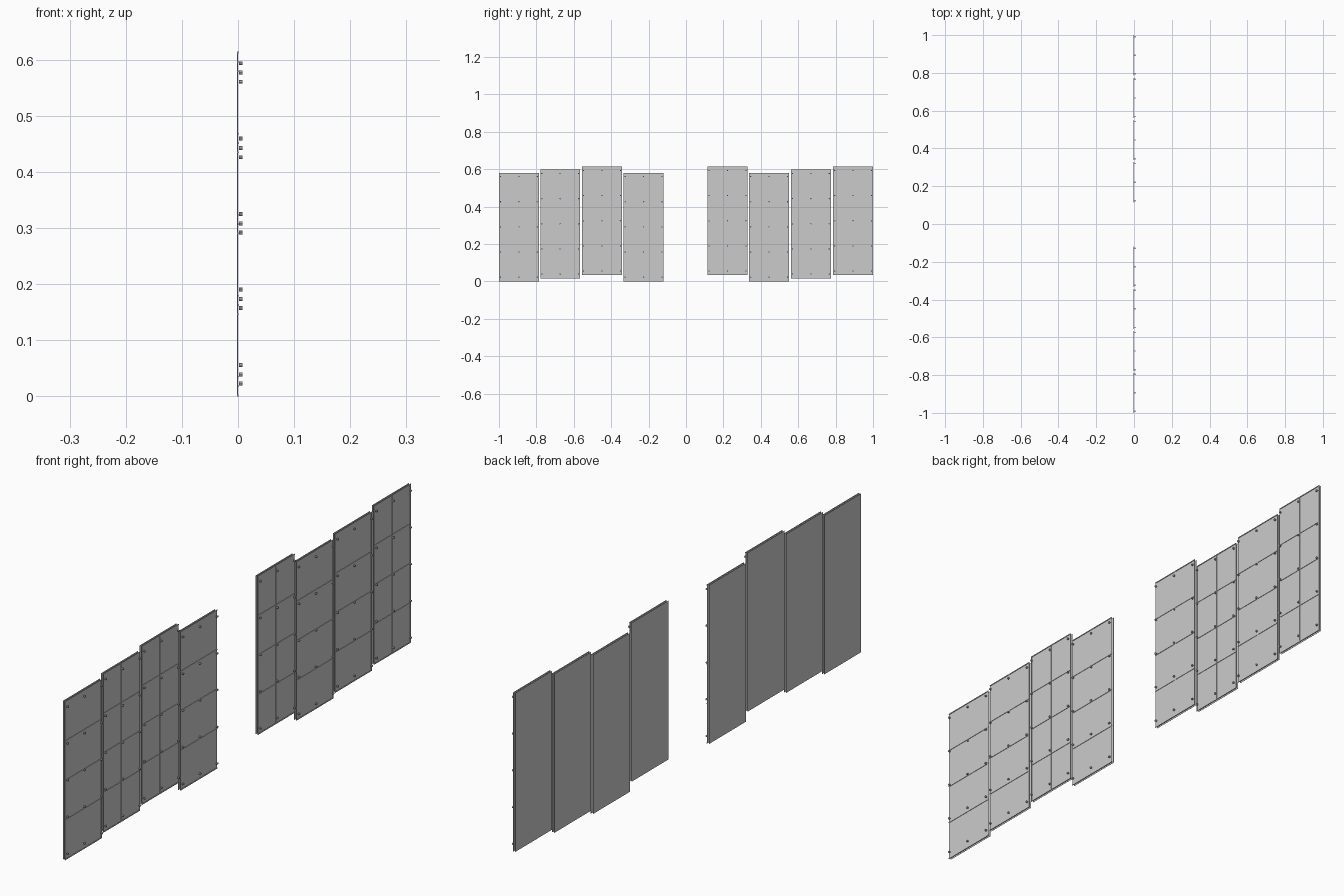
import bpy, bmesh
from math import pi
from mathutils import Matrix, Vector

if "Cube" in bpy.data.objects:
    bpy.data.objects.remove(bpy.data.objects["Cube"])

# panel layout: (left y, bottom z)
PANELS = [(-1.0, 0.0), (-0.779, 0.0165), (-0.556, 0.033), (-0.333, 0.0),
          (0.115, 0.033), (0.338, 0.0), (0.561, 0.0165), (0.787, 0.033)]
W, H = 0.213, 0.581
COLS, ROWS, BAR = 2, 4, 0.003


def add_box(bm, lo, hi):
    lo, hi = Vector(lo), Vector(hi)
    m = Matrix.Translation((lo + hi) / 2) @ Matrix.Diagonal((*(hi - lo), 1))
    bmesh.ops.create_cube(bm, size=1, matrix=m)


def add_rod(bm, x0, x1, y, z, r, sides=8):
    m = Matrix.Translation(((x0 + x1) / 2, y, z)) @ Matrix.Rotation(pi / 2, 4, 'Y')
    bmesh.ops.create_cone(bm, cap_ends=True, segments=sides, radius1=r,
                          radius2=r, depth=x1 - x0, matrix=m)


def finish(bm, name):
    me = bpy.data.meshes.new(name)
    bm.to_mesh(me)
    bm.free()
    ob = bpy.data.objects.new(name, me)
    bpy.context.collection.objects.link(ob)


for i, (y, z) in enumerate(PANELS, 1):
    # thin backing sheet
    bm = bmesh.new()
    add_box(bm, (-0.009, y, z), (-0.0085, y + W, z + H))
    finish(bm, f"backing_sheet_{i}")

    # thin front sheet
    bm = bmesh.new()
    add_box(bm, (-0.002, y, z), (-0.0012, y + W, z + H))
    finish(bm, f"front_sheet_{i}")

    # slim grid bars marking two columns by four rows
    bm = bmesh.new()
    for r in range(ROWS + 1):
        bz = z + r * (H - BAR) / ROWS
        add_box(bm, (-0.0015, y, bz), (0.0005, y + W, bz + BAR))
    for c in range(COLS + 1):
        by = y + c * (W - BAR) / COLS
        add_box(bm, (-0.0015, by, z), (0.0, by + BAR, z + H))
    finish(bm, f"grid_bars_{i}")

    # bolt heads, three columns by five rows
    bm = bmesh.new()
    for by in (y + 0.008, y + W / 2, y + W - 0.008):
        for r in range(5):
            add_rod(bm, 0.0022, 0.008, by, z + 0.0225 + r * 0.1345, 0.0035)
    finish(bm, f"bolts_{i}")
